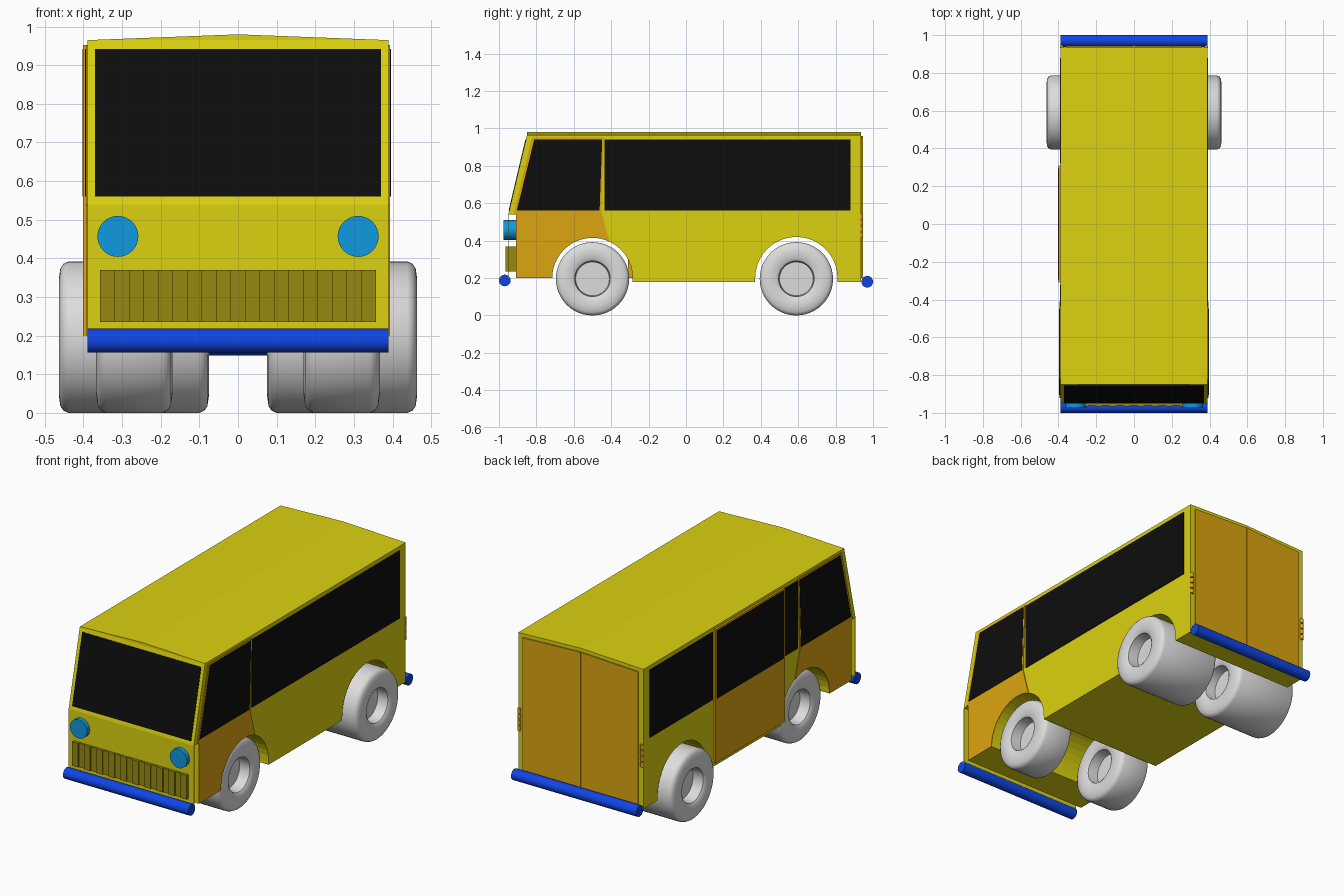
import bpy, bmesh
from math import sin, cos, pi, radians
from mathutils import Matrix

if "Cube" in bpy.data.objects:
    bpy.data.objects.remove(bpy.data.objects["Cube"])


def material(name, r, g, b):
    m = bpy.data.materials.new(name)
    m.use_nodes = True
    m.diffuse_color = (r, g, b, 1)
    m.node_tree.nodes["Principled BSDF"].inputs["Base Color"].default_value = (r, g, b, 1)
    return m


YELLOW = material("yellow paint", .72, .65, .005)
ORANGE = material("orange doors", .72, .38, .005)
GLASS = material("black glass", .004, .004, .004)
BLUE = material("blue bumper", .005, .06, .8)
CYAN = material("cyan lamp", .005, .32, .75)
OLIVE = material("olive grille", .3, .255, .005)
GREY = material("light grey wheel", .72, .72, .72)


def finish(name, bm, mat):
    bmesh.ops.recalc_face_normals(bm, faces=bm.faces)
    me = bpy.data.meshes.new(name)
    bm.to_mesh(me)
    bm.free()
    me.materials.append(mat)
    ob = bpy.data.objects.new(name, me)
    bpy.context.collection.objects.link(ob)
    return ob


def prism(name, pts, axis, lo, hi, mat, slope=0):
    """Outline extruded along x or y; slope leans it back with height."""
    bm = bmesh.new()

    def ring(d):
        return [bm.verts.new((d, a, b) if axis == "x" else (a, d, b)) for a, b in pts]
    p, q = ring(lo), ring(hi)
    bm.faces.new(p)
    bm.faces.new(q)
    for i in range(len(pts)):
        j = (i + 1) % len(pts)
        bm.faces.new((p[i], p[j], q[j], q[i]))
    for v in bm.verts:
        v.co.y += slope * (v.co.z - SILL)
    return finish(name, bm, mat)


def rect(a0, a1, b0, b1):
    return [(a0, b0), (a1, b0), (a1, b1), (a0, b1)]


def lathe(name, profile, loc, mat, axis="x", steps=48):
    """Profile of (along, radius) points turned about an axis."""
    bm = bmesh.new()
    vs = [bm.verts.new((a, 0, r)) for a, r in profile]
    es = [bm.edges.new(e) for e in zip(vs, vs[1:])]
    bmesh.ops.spin(bm, geom=vs + es, axis=(1, 0, 0), cent=(0, 0, 0),
                   angle=2 * pi, steps=steps)
    bmesh.ops.remove_doubles(bm, verts=bm.verts, dist=.0001)
    if axis != "x":
        turn = Matrix.Rotation(pi / 2, 4, "Z" if axis == "y" else "Y")
        bmesh.ops.transform(bm, matrix=turn, verts=bm.verts)
    ob = finish(name, bm, mat)
    ob.location = loc
    ob.data.shade_smooth()
    ob.data.set_sharp_from_angle(angle=radians(35))
    return ob


def rod(name, half, r, loc, mat, axis="x", steps=32):
    return lathe(name, [(-half, 0), (-half, r), (half, r), (half, 0)], loc, mat, axis, steps)


def arch(cy, r, start, end, n=20):
    angles = [radians(start + (end - start) * i / n) for i in range(n + 1)]
    return [(cy + r * cos(t), .2 + r * sin(t)) for t in angles]


W = .39                 # half width of the body
SILL, EAVE = .54, .965  # foot of the windscreen, edge of the roof
BACK = .935
LEAN = .1 / (EAVE - SILL)
FRONT_Y, REAR_Y = -.5, .59

# Body shell with wheel arches cut right through, and a ridged roof
body = [(-.91, .2)] + arch(FRONT_Y, .215, 180, 0) + [(-.285, .18), (.37, .18)]
body += arch(REAR_Y, .22, 180, 0) + [(.81, .18), (BACK, .18), (BACK, EAVE),
                                     (-.85, EAVE), (-.95, SILL), (-.91, SILL)]
prism("body", body, "x", -W, W, YELLOW)
prism("roof", [(-W, EAVE), (W, EAVE), (0, .98)], "y", -.85, BACK, YELLOW)
prism("front_panel", rect(-W, W, .2, SILL), "y", -.95, -.946, YELLOW)
prism("windscreen", rect(-.37, .37, .56, .942), "y", -.953, -.945, GLASS, LEAN)

# Cab doors with side glass, mirrored
door = [(-.91, .2), (-.91, SILL), (-.921, SILL), (-.824, .952), (-.438, .952), (-.452, .55)]
door += arch(FRONT_Y, .215, 65, 180)
cab_glass = [(-.905, .56), (-.811, .942), (-.448, .942), (-.462, .56)]
for side, s in (("left", 1), ("right", -1)):
    prism(side + "_cab_door", door, "x", s * .385, s * .394, ORANGE)
    prism(side + "_cab_glass", cab_glass, "x", s * .391, s * .396, GLASS)

# Long window on one side, sliding door between windows on the other
prism("left_long_window", rect(-.435, .88, .56, .942), "x", .386, .393, GLASS)
prism("right_front_window", rect(-.435, -.32, .56, .942), "x", -.393, -.386, GLASS)
prism("right_rear_window", rect(.32, .88, .56, .942), "x", -.393, -.386, GLASS)
prism("sliding_door", rect(-.31, .31, .2, .952), "x", -.401, -.385, ORANGE)
prism("sliding_door_glass", rect(-.295, .295, .56, .942), "x", -.403, -.397, GLASS)

# Rear doors, centre seam and hinges
for side, s in (("left", 1), ("right", -1)):
    prism(side + "_rear_door", [(s * .006, .2), (s * .36, .2), (s * .36, .945), (s * .006, .96)],
          "y", .93, .942, ORANGE)
    for i in range(4):
        rod(f"{side}_hinge_{i + 1}", .013, .01, (s * .383, .937, .43 + i * .033),
            ORANGE, "z", 12)
prism("rear_door_seam", rect(-.006, .006, .2, .96), "y", .93, .946, ORANGE)

# Grille with alternating slats
prism("grille", rect(-.357, .357, .235, .37), "y", -.96, -.91, OLIVE)
pitch = .714 / 19
for i in range(0, 19, 2):
    x = -.357 + i * pitch
    prism(f"grille_slat_{i // 2 + 1}", rect(x, x + pitch, .235, .37), "y", -.966, -.95, OLIVE)

# Headlights and bumpers
for side, s in (("left", 1), ("right", -1)):
    rod(side + "_headlight", .0325, .053, (s * .311, -.9425, .457), CYAN, "y")
rod("front_bumper", W, .031, (0, -.969, .187), BLUE)
rod("rear_bumper", W, .031, (0, .969, .18), BLUE)


# Wheels: rounded tyres with deep hubs, the rear pair wider
def wheel(name, x_in, x_out, y, s):
    h = (x_out - x_in) / 2
    half = [(h - .07, 0), (h - .07, .09), (h - .01, .095), (h, .11), (h, .15),
            (h - .004, .178), (h - .012, .19), (h - .025, .196)]
    profile = half + [(-a, r) for a, r in reversed(half)]
    lathe(name, profile, (s * (x_in + x_out) / 2, y, .196), GREY)


for side, s in (("left", 1), ("right", -1)):
    wheel(side + "_front_wheel", .17, .367, FRONT_Y, s)
    wheel(side + "_rear_wheel", .075, .464, REAR_Y, s)
